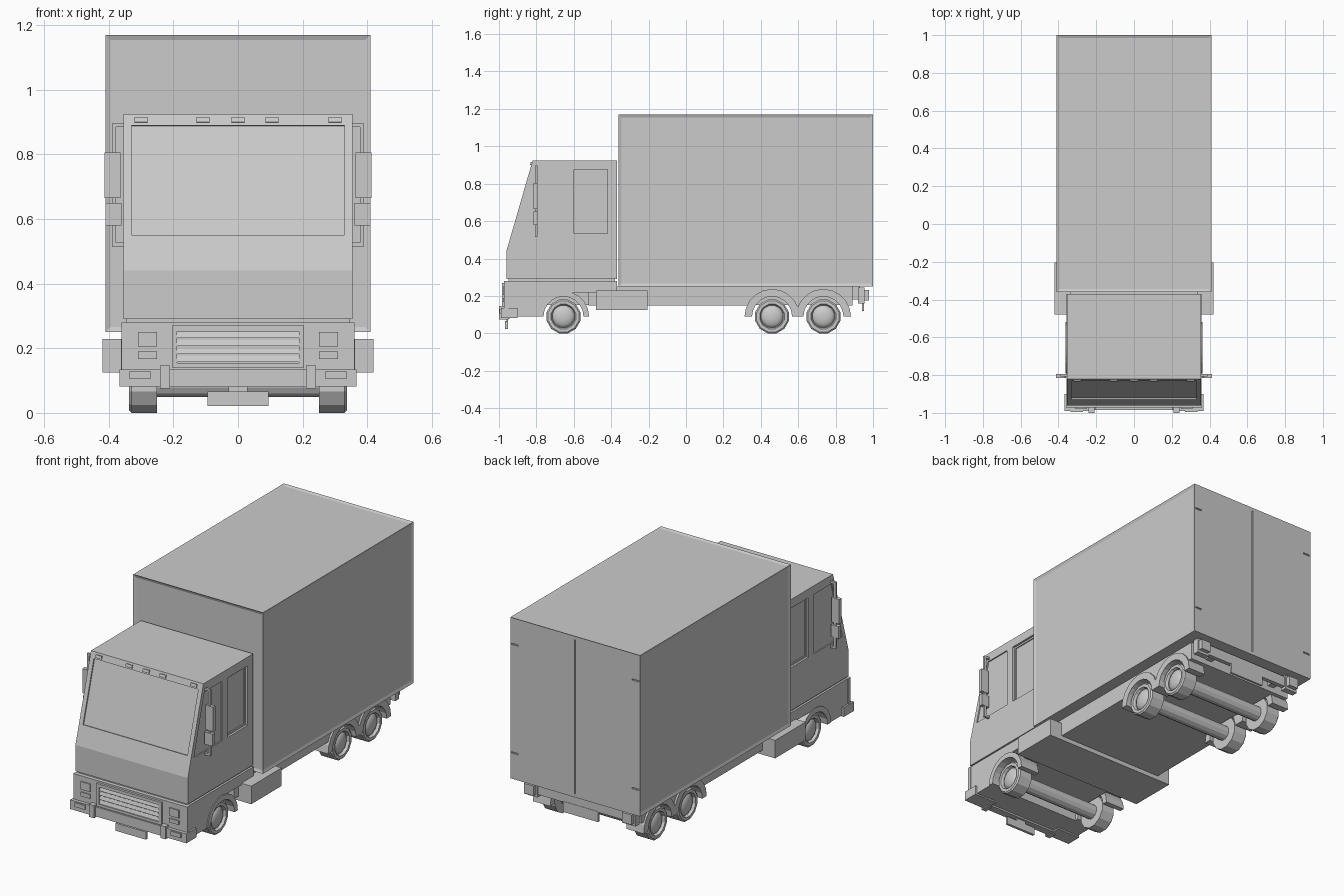
import bpy, bmesh, math
from mathutils import Vector

if "Cube" in bpy.data.objects:
    bpy.data.objects.remove(bpy.data.objects["Cube"])


def make(name, verts, faces):
    me = bpy.data.meshes.new(name)
    me.from_pydata(verts, [], faces)
    bm = bmesh.new()
    bm.from_mesh(me)
    bmesh.ops.recalc_face_normals(bm, faces=bm.faces)
    bm.to_mesh(me)
    bm.free()
    ob = bpy.data.objects.new(name, me)
    bpy.context.collection.objects.link(ob)
    return ob


def prism(name, pts, x0, x1):
    """Extrude a (y, z) outline from x0 to x1."""
    n = len(pts)
    verts = [(x, y, z) for x in (x0, x1) for y, z in pts]
    faces = [list(range(n)), list(range(n, 2 * n))]
    faces += [(i, (i + 1) % n, n + (i + 1) % n, n + i) for i in range(n)]
    return make(name, verts, faces)


def box(name, x0, x1, y0, y1, z0, z1):
    return prism(name, [(y0, z0), (y1, z0), (y1, z1), (y0, z1)], x0, x1)


def pair(name, x0, x1, *rest):
    for s, side in ((1, "right"), (-1, "left")):
        box(f"{name}_{side}", s * x0, s * x1, *rest)


def arc(cy, cz, r, a0, a1, n):
    angs = [math.radians(a0 + (a1 - a0) * i / n) for i in range(n + 1)]
    return [(cy + r * math.cos(a), cz + r * math.sin(a)) for a in angs]


def lathe(name, prof, cy, cz, n, s=1):
    """Spin an (x, radius) profile about a crosswise axis."""
    verts, faces = [], []
    for x, r in prof:
        for i in range(n):
            a = 2 * math.pi * (i + 0.5) / n
            verts.append((s * x, cy + r * math.sin(a), cz + r * math.cos(a)))
    m = len(prof)
    for k in range(m - 1):
        for i in range(n):
            j = (i + 1) % n
            faces.append((k * n + i, k * n + j, (k + 1) * n + j, (k + 1) * n + i))
    faces += [list(range(n)), list(range((m - 1) * n, m * n))]
    return make(name, verts, faces)


def cut(ob, cutter):
    mod = ob.modifiers.new("cut", 'BOOLEAN')
    mod.operation, mod.solver, mod.object = 'DIFFERENCE', 'EXACT', cutter
    bpy.context.view_layer.objects.active = ob
    bpy.ops.object.modifier_apply(modifier=mod.name)
    bpy.data.objects.remove(cutter)


# cargo box with framed panels on the roof, sides and front
cargo = box("cargo_box", -0.41, 0.41, -0.36, 1.0, 0.25, 1.17)
bm = bmesh.new()
bm.from_mesh(cargo.data)
bm.normal_update()
panels = [f for f in bm.faces if f.normal.z > -0.5 and f.normal.y < 0.5]
bmesh.ops.inset_individual(bm, faces=panels, thickness=0.022, depth=-0.006)
bm.to_mesh(cargo.data)
bm.free()

# rear doors: centre seam and hinge slots
cut(cargo, box("seam_cut", -0.003, 0.003, 0.99, 1.02, 0.27, 1.15))
for s in (1, -1):
    for z in (0.40, 1.02):
        cut(cargo, box("hinge_cut", s * 0.36, s * 0.402, 0.994, 1.02, z - 0.004, z + 0.004))

# upper cab with recessed windows
cab = prism("cab", [(-0.37, 0.29), (-0.37, 0.925), (-0.82, 0.925), (-0.96, 0.44), (-0.96, 0.29)],
            -0.355, 0.355)
slope = (0.14 / 0.485)


def on_front(z, d):
    """Point on the slanted cab front, moved d along its outward normal."""
    n = Vector((-0.485, 0.14)).normalized()
    return (-0.96 + (z - 0.44) * slope + d * n.x, z + d * n.y)


def front_slab(name, x0, x1, z0, z1, d0, d1):
    return prism(name, [on_front(z0, d0), on_front(z1, d0), on_front(z1, d1), on_front(z0, d1)], x0, x1)


cut(cab, front_slab("windshield_cut", -0.33, 0.33, 0.55, 0.89, -0.008, 0.04))
for s in (1, -1):
    quarter = [(-0.905, 0.535), (-0.65, 0.535), (-0.65, 0.875), (-0.81, 0.875)]
    cut(cab, prism("front_window_cut", quarter, s * 0.348, s * 0.4))
    cut(cab, box("rear_window_cut", s * 0.343, s * 0.4, -0.60, -0.42, 0.535, 0.875))
    cut(cab, box("rear_glass_cut", s * 0.337, s * 0.4, -0.59, -0.43, 0.545, 0.865))

# roof marker lights
for i, x in enumerate((-0.30, -0.108, 0, 0.105, 0.30)):
    front_slab(f"roof_light_{i}", x - 0.02, x + 0.02, 0.898, 0.914, -0.005, 0.007)

# lower cab with wheel arch, and the recessed joint above it
lower = [(-0.965, 0.09), (-0.79, 0.09)] + arc(-0.655, 0.09, 0.128, 180, 90, 5)
lower += [(-0.37, 0.218), (-0.37, 0.28), (-0.965, 0.28)]
prism("lower_cab", lower, -0.357, 0.357)
box("cab_joint", -0.345, 0.345, -0.95, -0.38, 0.27, 0.30)

# grille and headlights
box("front_panel", -0.36, 0.36, -0.972, -0.95, 0.13, 0.28)
box("grille_back", -0.205, 0.205, -0.976, -0.96, 0.14, 0.27)
pair("grille_side", 0.188, 0.205, -0.985, -0.96, 0.14, 0.27)
box("grille_top", -0.205, 0.205, -0.985, -0.96, 0.252, 0.27)
box("grille_bottom", -0.205, 0.205, -0.985, -0.96, 0.14, 0.155)
for i in range(4):
    z = 0.158 + i * 0.0245
    prism(f"grille_slat_{i}", [(-0.97, z), (-0.984, z), (-0.977, z + 0.019), (-0.97, z + 0.019)],
          -0.188, 0.188)
pair("headlight", 0.25, 0.31, -0.979, -0.96, 0.205, 0.25)
pair("turn_signal", 0.25, 0.31, -0.979, -0.96, 0.167, 0.19)

# front bumper
box("bumper_centre", -0.22, 0.22, -0.985, -0.94, 0.08, 0.135)
pair("bumper_end", 0.22, 0.367, -0.99, -0.90, 0.082, 0.135)
pair("bumper_post", 0.21, 0.242, -1.0, -0.95, 0.075, 0.147)
pair("fog_light", 0.27, 0.335, -0.996, -0.97, 0.105, 0.129)
box("front_plate", -0.095, 0.095, -0.968, -0.953, 0.022, 0.066)
box("front_plate_mount", -0.03, 0.03, -0.96, -0.953, 0.06, 0.095)

# mirrors on C-shaped brackets
pair("mirror_rod", 0.377, 0.39, -0.808, -0.795, 0.515, 0.895)
pair("mirror_arm_top", 0.35, 0.39, -0.808, -0.795, 0.884, 0.896)
pair("mirror_arm_bottom", 0.35, 0.39, -0.808, -0.795, 0.515, 0.527)
pair("mirror_large", 0.364, 0.413, -0.815, -0.793, 0.665, 0.805)
pair("mirror_small", 0.36, 0.41, -0.815, -0.793, 0.58, 0.65)

# chassis with rear wheel arches, and the crosswise tank
rear = (0.46, 0.735)
outline = [(-0.52, 0.25), (-0.52, 0.15)]
for cy in rear:
    outline += arc(cy, 0.09, 0.12, 150, 30, 6)
outline += [(0.89, 0.15), (0.89, 0.252)]
prism("chassis", outline, -0.34, 0.34)
box("chassis_core", -0.24, 0.24, -0.80, 0.885, 0.152, 0.25)
box("tank", -0.42, 0.42, -0.48, -0.205, 0.125, 0.228)

# wheels, fenders and axles
for i, cy in enumerate((-0.655,) + rear):
    cz = 0.09
    lathe(f"axle_{i}", [(-0.26, 0.042), (0.26, 0.042)], cy, cz, 12)
    top = 0.14 if i == 0 else 0.15
    ring = arc(cy, cz, top - 0.003, 0, 180, 10) + arc(cy, cz, 0.107, 180, 0, 10)
    for s, side in ((1, "right"), (-1, "left")):
        prism(f"fender_{i}_{side}", ring, s * 0.24, s * 0.362 if i == 0 else s * 0.35)
        tire = [(0.25, 0.093), (0.33, 0.093), (0.337, 0.085), (0.337, 0.068), (0.322, 0.062)]
        lathe(f"wheel_{i}_{side}", tire, cy, cz, 12, s)
        dome = [(0.315, 0.062), (0.322, 0.06), (0.333, 0.042), (0.338, 0.018)]
        hub = lathe(f"hub_{i}_{side}", dome, cy, cz, 16, s)
        hub.data.polygons.foreach_set("use_smooth", [True] * len(hub.data.polygons))

# rear bumper, tail lights and plate
box("rear_bumper", -0.34, 0.34, 0.925, 0.95, 0.175, 0.235)
pair("rear_bumper_bracket", 0.20, 0.24, 0.88, 0.93, 0.18, 0.25)
pair("tail_light_housing", 0.27, 0.35, 0.92, 0.955, 0.16, 0.245)
pair("tail_light", 0.28, 0.34, 0.95, 0.978, 0.175, 0.232)
box("rear_plate", -0.11, 0.11, 0.94, 0.952, 0.12, 0.18)
